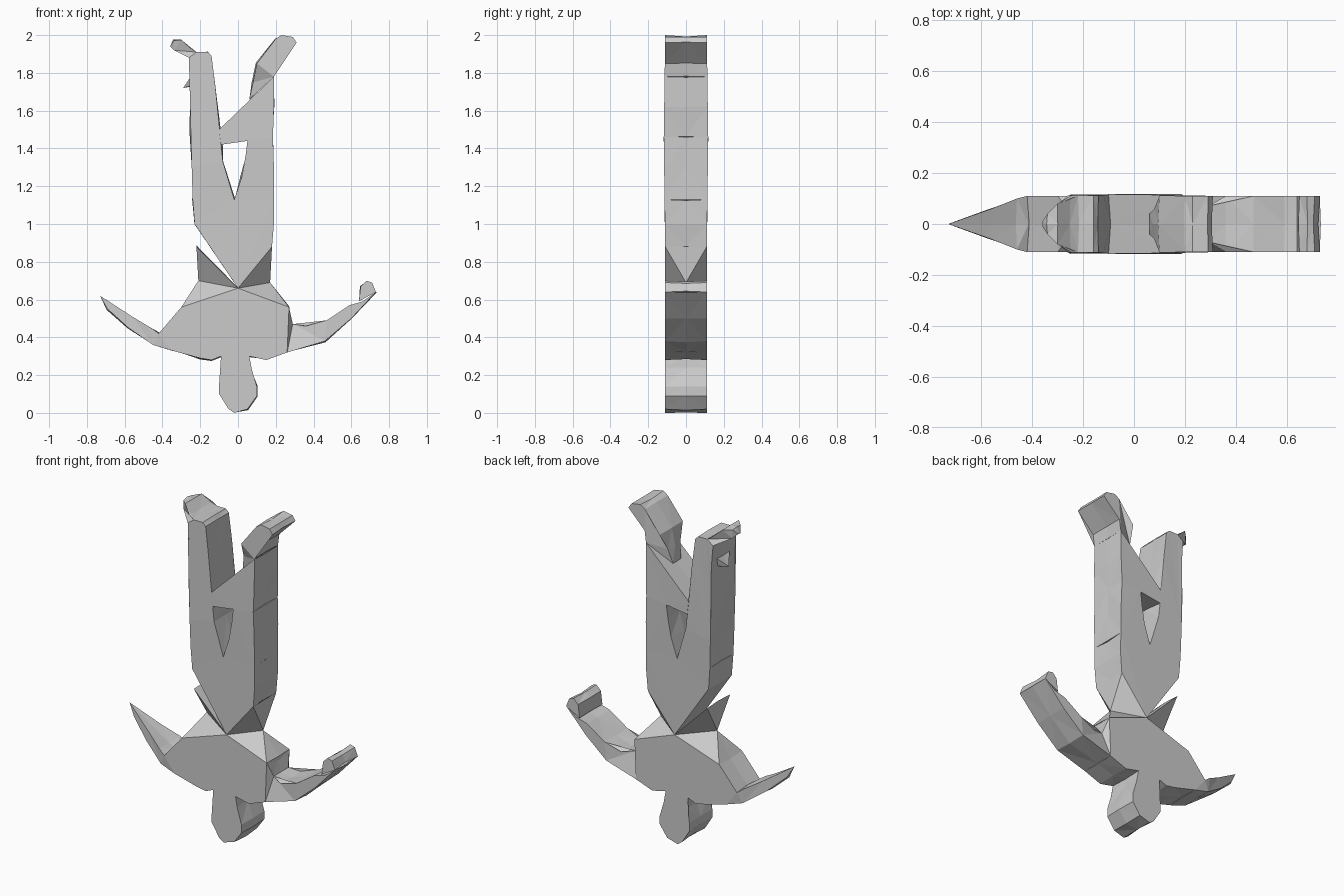
import bpy
import bmesh
import random
from mathutils import Vector

random.seed(4)
HALF_DEPTH = .11

default_cube = bpy.data.objects.get("Cube")
if default_cube:
    bpy.data.objects.remove(default_cube, do_unlink=True)

grey = bpy.data.materials.new("stone grey")
grey.use_nodes = True
stone_colour = (.6, .6, .6, 1)
grey.diffuse_color = stone_colour
grey.node_tree.nodes["Principled BSDF"].inputs["Base Color"].default_value = stone_colour


def thickness(z):
    """Half depth of the figure, swelling slightly along the legs."""
    swell = max(0, 1 - abs(z - 1.45) / .55)
    return HALF_DEPTH + .008 * swell


def signed_area(points):
    pairs = zip(points, points[1:] + points[:1])
    return sum(a[0] * b[1] - b[0] * a[1] for a, b in pairs)


def slab(name, outline, rough=.008):
    """Faceted slab from an (x, z[, half depth]) outline, with a rough middle ridge."""
    points = list(outline)
    if signed_area(points) < 0:
        points.reverse()
    count = len(points)
    bm = bmesh.new()
    front, middle, back = [], [], []
    for i, point in enumerate(points):
        x, z = point[:2]
        depth = point[2] if len(point) > 2 else thickness(z)
        before, after = points[i - 1], points[(i + 1) % count]
        along = Vector((after[0] - before[0], after[1] - before[1])).normalized()
        push = random.uniform(-rough, rough) if depth > .01 else 0
        ridge_z = min(2, max(0, z - along.x * push))
        front.append(bm.verts.new((x, -depth, z)))
        middle.append(bm.verts.new((x + along.y * push, 0, ridge_z)))
        back.append(bm.verts.new((x, depth, z)))
    bm.faces.new(front)
    bm.faces.new(reversed(back))
    for i in range(count):
        j = (i + 1) % count
        for near, far in ((front, middle), (middle, back)):
            bm.faces.new((near[j], near[i], far[i], far[j]))
    bmesh.ops.triangulate(bm, faces=bm.faces[:])
    bmesh.ops.remove_doubles(bm, verts=bm.verts[:], dist=.0005)
    bmesh.ops.recalc_face_normals(bm, faces=bm.faces[:])
    mesh = bpy.data.meshes.new(name)
    bm.to_mesh(mesh)
    bm.free()
    mesh.materials.append(grey)
    part = bpy.data.objects.new(name, mesh)
    bpy.context.collection.objects.link(part)
    return part


# Shared joints
waist = (0, .66)
hip_r, hip_l = (-.22, .88), (.18, .88)
thigh_r, crotch, thigh_l = (-.24, 1.13), (-.02, 1.13), (.19, 1.13)
side_r, side_l = (-.3, .56), (.27, .56)
shoulder_r, shoulder_l = (-.35, .33), (.26, .32)
neck_r, neck_l = (-.09, .3), (.06, .3)
armpit_r = (-.42, .42)
knee_r, knee_l, knee_in = (-.09, 1.42), (.185, 1.46), (.05, 1.44)
ankle_l = (.19, 1.78)

# Head, pointing down
slab("head", [neck_r, (-.08, .23), (-.1, .15), (-.1, .1), (-.05, .02), (-.02, 0),
              (.05, .02), (.1, .09), (.1, .14), (.07, .24), neck_l])

# Torso
slab("torso", [waist, side_r, armpit_r, shoulder_r, (-.2, .29), (-.14, .28),
               neck_r, neck_l, (.15, .28), shoulder_l, side_l])

# Waist wedges pinched to an edge at the sides
slab("right_waist", [waist, hip_r, (-.21, .7, 0), side_r])
slab("left_waist", [waist, hip_l, (.17, .69, 0), side_l])

# Hips and legs, with an opening between the knees
slab("hips", [waist, hip_l, (.19, 1), thigh_l, crotch, thigh_r, (-.23, 1)])
slab("right_leg", [thigh_r, crotch, (-.08, 1.33), knee_r, (-.1, 1.5), (-.12, 1.73),
                   (-.14, 1.89), (-.16, 1.91), (-.22, 1.91), (-.26, 1.88),
                   (-.25, 1.75), (-.25, 1.5), (-.245, 1.3)], rough=.012)
slab("left_leg", [crotch, thigh_l, (.19, 1.3), knee_l, knee_in, (.04, 1.36), (.02, 1.25)])
slab("knee_bridge", [knee_r, knee_in, knee_l, (.19, 1.62), ankle_l, (-.1, 1.5)])

# Feet
slab("right_foot", [(-.22, 1.91), (-.25, 1.93), (-.3, 1.975, .08), (-.34, 1.97, .04),
                    (-.36, 1.94, .01), (-.34, 1.92, .04), (-.26, 1.88)])
slab("right_heel_spur", [(-.25, 1.78, .06), (-.29, 1.72, 0), (-.25, 1.73, .05)])
slab("left_foot", [(.06, 1.66, .04), ankle_l, (.2, 1.85), (.31, 1.96), (.29, 1.99),
                   (.23, 2), (.2, 1.98), (.1, 1.85), (.08, 1.75, .06)])

# Arms: the right one tapers to a point, the left one ends in a bent hand
slab("right_arm", [shoulder_r, armpit_r, (-.46, .45, .1), (-.56, .51, .06),
                   (-.73, .62, 0), (-.69, .55, .015), (-.58, .45, .055), (-.45, .36, .1)])
slab("left_arm", [shoulder_l, side_l, (.29, .47, .07), (.36, .46), (.47, .49), (.59, .57),
                  (.66, .59), (.73, .64), (.6, .5), (.46, .38)])
slab("left_hand", [(.64, .59), (.65, .67), (.68, .7), (.71, .69), (.73, .64)])
